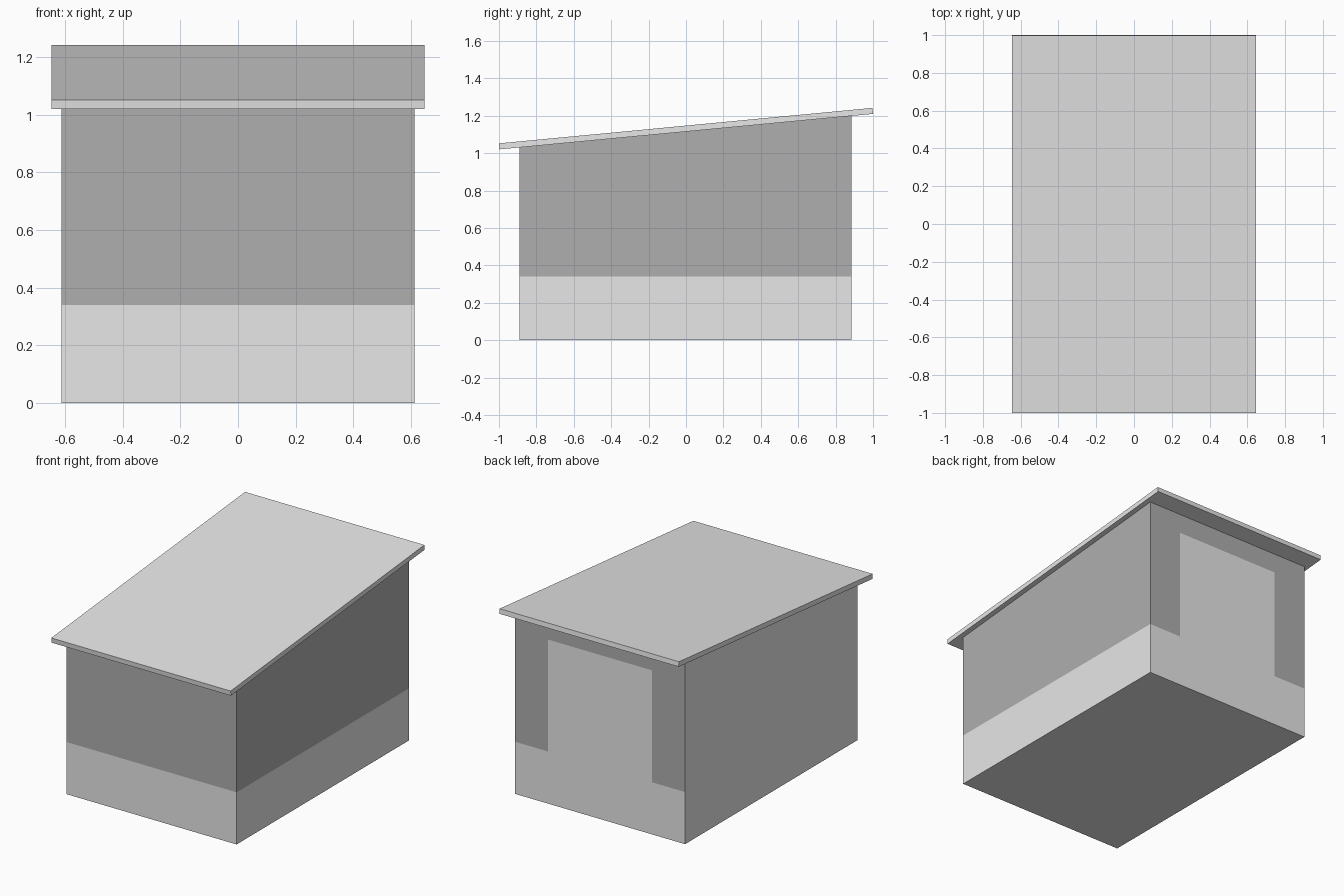
import bpy
import bmesh
import math
from mathutils import Vector, Matrix

cube = bpy.data.objects.get("Cube")
if cube:
    bpy.data.objects.remove(cube, do_unlink=True)


def make_material(name, value):
    mat = bpy.data.materials.new(name)
    mat.use_nodes = True
    colour = (value, value, value, 1)
    mat.diffuse_color = colour
    mat.node_tree.nodes["Principled BSDF"].inputs["Base Color"].default_value = colour
    return mat


light_grey = make_material("light grey", 0.8)
dark_grey = make_material("dark grey", 0.43)


def add_object(name, bm, materials):
    bmesh.ops.recalc_face_normals(bm, faces=bm.faces)
    mesh = bpy.data.meshes.new(name)
    bm.to_mesh(mesh)
    bm.free()
    for mat in materials:
        mesh.materials.append(mat)
    obj = bpy.data.objects.new(name, mesh)
    bpy.context.collection.objects.link(obj)
    return obj


SLOPE = 0.095          # roof rise per unit of depth
EAVES = 1.115          # underside of the roof at mid depth
PLINTH = 0.34          # height of the light base band
DOOR_X, DOOR_TOP = 0.375, 1.07
WALL_X, FRONT, BACK = 0.613, -0.89, 0.885

# Walls: a side profile with a sloping top, extruded across the width
bm = bmesh.new()
profile = [(FRONT, 0), (BACK, 0), (BACK, EAVES + SLOPE * BACK),
           (FRONT, EAVES + SLOPE * FRONT)]
side = bm.faces.new([bm.verts.new((-WALL_X, y, z)) for y, z in profile])
moved = bmesh.ops.extrude_face_region(bm, geom=[side])["geom"]
bmesh.ops.translate(bm, vec=(2 * WALL_X, 0, 0),
                    verts=[v for v in moved if isinstance(v, bmesh.types.BMVert)])
if not any(f.calc_center_median().x < -WALL_X + 0.001 for f in bm.faces):
    bm.faces.new([v for v in side.verts])

# Cut the walls along the base band and the outline of the back panel
for point, normal in (((0, 0, PLINTH), (0, 0, 1)), ((0, 0, DOOR_TOP), (0, 0, 1)),
                      ((DOOR_X, 0, 0), (1, 0, 0)), ((-DOOR_X, 0, 0), (1, 0, 0))):
    bmesh.ops.bisect_plane(bm, geom=bm.verts[:] + bm.edges[:] + bm.faces[:],
                           plane_co=Vector(point), plane_no=Vector(normal))

# Dark cladding on front, +x side and around the back panel
bmesh.ops.recalc_face_normals(bm, faces=bm.faces)
for face in bm.faces:
    face.normal_update()
    c, n = face.calc_center_median(), face.normal
    clad = n.y < -0.9 or n.x > 0.9
    if n.y > 0.9:
        clad = abs(c.x) > DOOR_X or c.z > DOOR_TOP
    face.material_index = int(clad and c.z > PLINTH)
add_object("walls", bm, [light_grey, dark_grey])

# Roof: a thin overhanging slab tilted up towards the back
bm = bmesh.new()
bmesh.ops.create_cube(bm, size=1, matrix=Matrix.Diagonal((1.294, 2.006, 0.032, 1)))
roof = add_object("roof", bm, [light_grey])
roof.location.z = EAVES + 0.016
roof.rotation_euler.x = math.atan(SLOPE)
